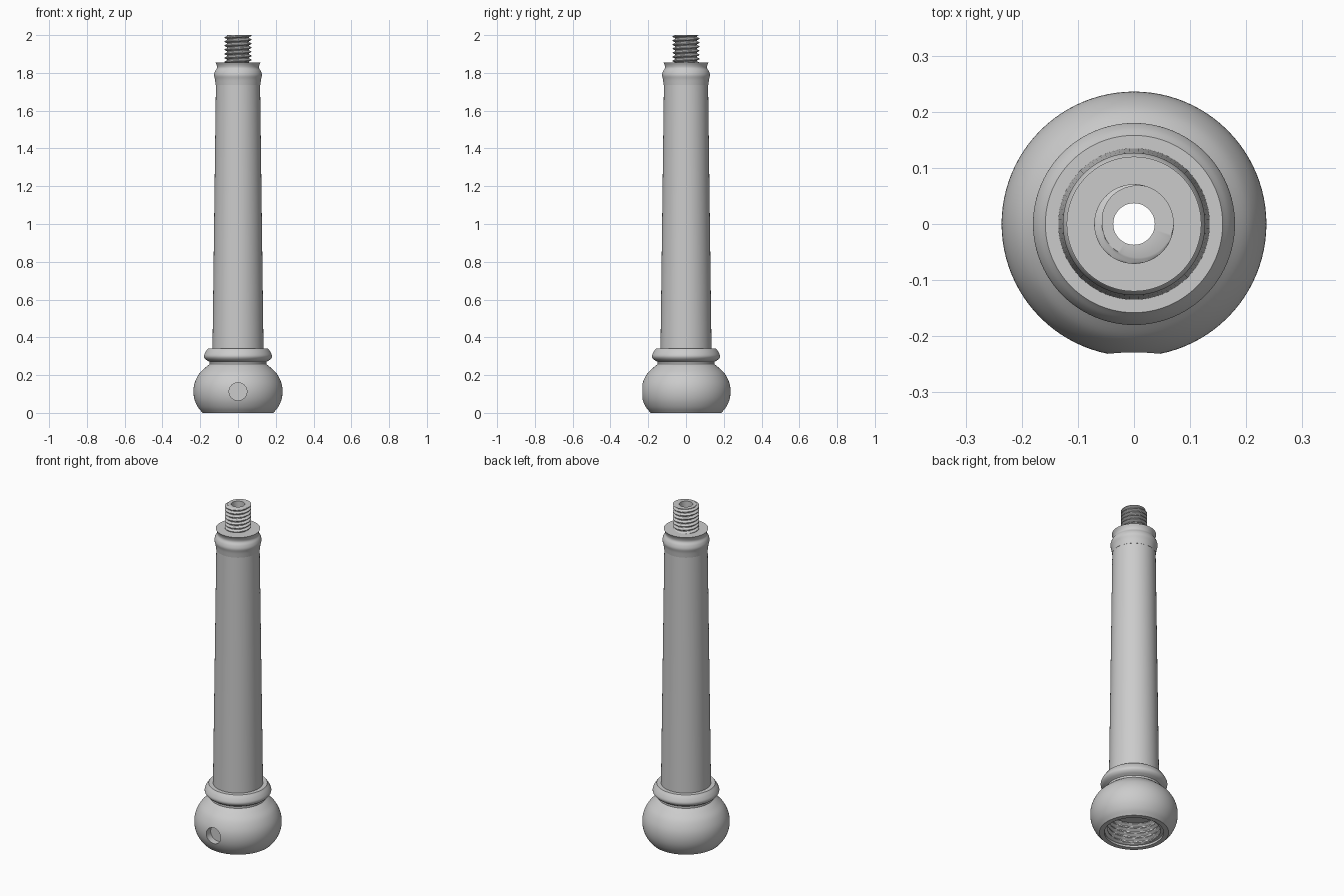
import bpy, bmesh, math
from mathutils import Vector

cube = bpy.data.objects.get("Cube")
if cube:
    bpy.data.objects.remove(cube, do_unlink=True)

SEGS = 96
BORE = 0.037
CEILING = 0.15

grey = bpy.data.materials.new("light grey")
grey.use_nodes = True
colour = (0.6, 0.6, 0.6, 1)
grey.diffuse_color = colour
grey.node_tree.nodes["Principled BSDF"].inputs["Base Color"].default_value = colour


def spline(points, steps=5):
    """Smooth curve through (radius, height) points."""
    p = [Vector(q) for q in points]
    p = [2 * p[0] - p[1]] + p + [2 * p[-1] - p[-2]]
    out = []
    for a, b, c, d in zip(p, p[1:], p[2:], p[3:]):
        for i in range(steps):
            t = i / steps
            out.append(0.5 * (2 * b + (c - a) * t + (2 * a - 5 * b + 4 * c - d) * t * t
                              + (3 * b - a - 3 * c + d) * t ** 3))
    return [tuple(q) for q in out] + [tuple(points[-1])]


def skin(name, rows, closed=False):
    """Surface through rows; each row is a function angle -> (radius, height)."""
    bm = bmesh.new()
    rings = []
    for row in rows:
        ring = []
        for i in range(SEGS):
            a = 2 * math.pi * i / SEGS
            r, z = row(a)
            ring.append(bm.verts.new((r * math.cos(a), r * math.sin(a), z)))
        rings.append(ring)
    pairs = list(zip(rings, rings[1:]))
    if closed:
        pairs.append((rings[-1], rings[0]))
    for lo, hi in pairs:
        for i in range(SEGS):
            j = (i + 1) % SEGS
            bm.faces.new((lo[i], lo[j], hi[j], hi[i]))
    bmesh.ops.remove_doubles(bm, verts=bm.verts, dist=1e-5)
    bmesh.ops.dissolve_degenerate(bm, edges=bm.edges, dist=1e-6)
    if closed:
        bmesh.ops.recalc_face_normals(bm, faces=bm.faces)
    mesh = bpy.data.meshes.new(name)
    bm.to_mesh(mesh)
    bm.free()
    obj = bpy.data.objects.new(name, mesh)
    bpy.context.collection.objects.link(obj)
    mesh.materials.append(grey)
    return obj


def lathe_rows(profile):
    return [lambda a, p=p: p for p in profile]


def thread_rows(z0, z1, root, crest, pitch):
    """Helical rows of a screw thread, clipped flat at both ends."""
    knots = (0.0, 0.2, 0.5, 0.7)

    def radius(z, a):
        f = ((z - z0) / pitch - a / (2 * math.pi)) % 1
        if f < 0.2:
            h = 0
        elif f < 0.5:
            h = (f - 0.2) / 0.3
        elif f < 0.7:
            h = 1
        else:
            h = (1 - f) / 0.3
        return root + (crest - root) * h

    def make(phase):
        def row(a):
            z = z0 + pitch * (phase + a / (2 * math.pi))
            z = min(max(z, z0), z1)
            return radius(z, a), z
        return row

    turns = math.ceil((z1 - z0) / pitch)
    # The seam at angle zero needs every helix row shifted by whole turns,
    # so the rows are sampled at fixed heights fine enough to follow the helix.
    steps = turns * 14
    rows = []
    for i in range(steps + 1):
        z = z0 + (z1 - z0) * i / steps
        rows.append(lambda a, z=z: (radius(z, a), z))
    return rows


def finish(obj, angle=35):
    bpy.ops.object.select_all(action='DESELECT')
    obj.select_set(True)
    bpy.context.view_layer.objects.active = obj
    bpy.ops.object.shade_smooth_by_angle(angle=math.radians(angle))


# Rounded base with its collar and hollow socket
bulb = spline([(0.187, 0), (0.212, 0.03), (0.23, 0.07), (0.236, 0.115), (0.229, 0.16),
               (0.207, 0.205), (0.175, 0.238), (0.15, 0.258)])
collar = spline([(0.15, 0.27), (0.171, 0.283), (0.18, 0.3), (0.172, 0.322), (0.158, 0.342)])
hollow = [(BORE, 0.342), (BORE, CEILING), (0.16, CEILING), (0.16, 0)]
base = skin("base", lathe_rows(bulb + collar + hollow), closed=True)

# Shallow round recess in the front of the base
bpy.ops.mesh.primitive_cylinder_add(vertices=48, radius=0.047, depth=0.2,
                                    location=(0, -0.29, 0.113), rotation=(math.pi / 2, 0, 0))
cutter = bpy.context.object
cutter.name = "recess_cutter"
cutter.hide_render = True
cutter.data.materials.append(grey)
cut = base.modifiers.new("recess", 'BOOLEAN')
cut.operation = 'DIFFERENCE'
cut.solver = 'EXACT'
cut.object = cutter
bpy.context.view_layer.objects.active = base
bpy.ops.object.modifier_apply(modifier=cut.name)
bpy.data.objects.remove(cutter, do_unlink=True)
finish(base)

# Internal thread of the socket
inner = thread_rows(0.012, CEILING, 0.158, 0.143, 0.03)
socket = skin("socket_thread", lathe_rows([(0.16, 0.012)]) + inner)
socket.data.flip_normals()
finish(socket)

# Long tapered shaft
shaft = skin("shaft", lathe_rows([(0.12, 0.341), (0.135, 0.341), (0.117, 1.735), (0.1, 1.735)]))
finish(shaft)

# Moulded ring and flange at the top of the shaft
moulding = spline([(0.118, 1.735), (0.122, 1.765), (0.127, 1.788), (0.122, 1.808),
                   (0.112, 1.825), (0.113, 1.84), (0.12, 1.856)])
top_ring = skin("top_ring", lathe_rows([(0.1, 1.735)] + moulding + [(0.05, 1.856)]))
finish(top_ring)

# Threaded stud with the bore running down through the model
outer = thread_rows(1.856, 2.0, 0.057, 0.071, 0.0215)
stud = skin("threaded_stud", outer + lathe_rows([(BORE, 2.0), (BORE, CEILING)]))
finish(stud)
